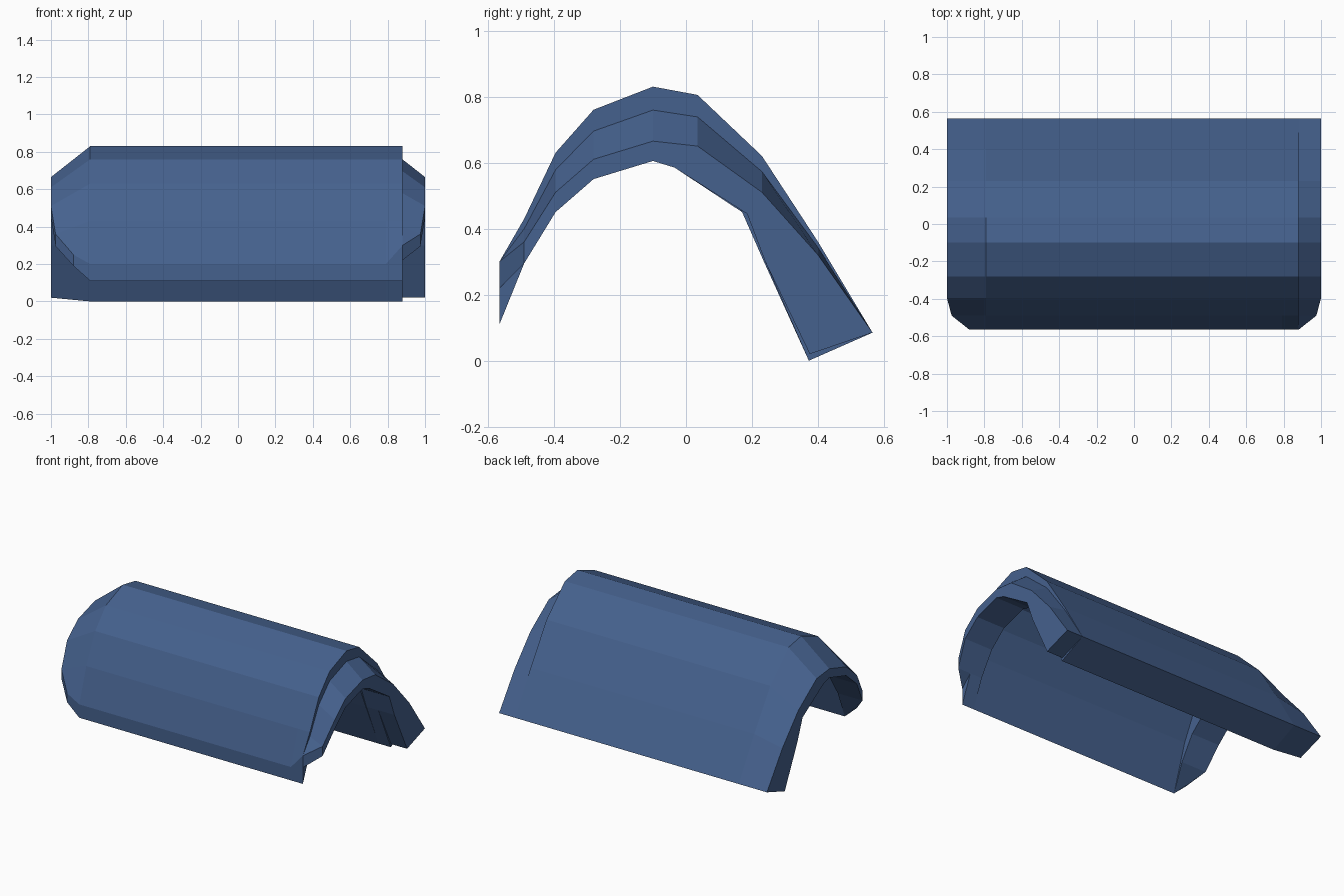
import bpy, bmesh

if "Cube" in bpy.data.objects:
    bpy.data.objects.remove(bpy.data.objects["Cube"])

# Arched cross-section (y, z): outer edge front to back, thin inner edge front to back
OUTER = [(-.565, .20), (-.49, .43), (-.395, .63), (-.28, .76), (-.10, .83),
         (.035, .805), (.23, .62), (.40, .36), (.565, .085)]
INNER = [(-.565, .11), (-.465, .42), (-.375, .605), (-.27, .725), (-.10, .79),
         (.02, .765), (.17, .45), (.236, .30), (.372, 0)]
# Thicker rims at both ends, tapering to a smaller arch
END_OUTER = [(-.565, .25), (-.49, .36), (-.395, .51), (-.28, .61), (-.10, .665),
             (.035, .65), (.23, .51), (.40, .32), (.565, .085)]
END_INNER = [(-.565, .19), (-.49, .295), (-.395, .45), (-.28, .55), (-.10, .605),
             (-.035, .585), (.185, .445), (.24, .30), (.375, .02)]
END_X = [.88, .975] + [1] * 7          # rounded front corners
RIM_INNER = [(-.565, .11)] + END_INNER[1:-1] + [(.372, 0)]


def ring(x, outer, inner):
    xs = x if isinstance(x, list) else [x] * 9
    pts = [(a, y, z) for a, (y, z) in zip(xs, outer)]
    return pts + [(a, y, z) for a, (y, z) in zip(xs, inner)][::-1]


# Overhang on the right: front corner flares, then the shell steps down
flare = [(-.565, .30)] + OUTER[1:]
step_outer = [(-.565, .30)] + [(a[0], a[1] + (b[1] - a[1]) * .43)
                               for a, b in zip(OUTER[1:], END_OUTER[1:])]
step_inner = [(-.565, .22)] + END_INNER[1:]

rings = [
    ring([-x for x in END_X], END_OUTER, END_INNER),
    ring(-.79, OUTER, RIM_INNER),
    ring(-.79, OUTER, INNER),
    ring(.79, OUTER, INNER),
    ring(.79, OUTER, RIM_INNER),
    ring(.88, flare, RIM_INNER),
    ring(.88, step_outer, step_inner),
    ring(END_X, [(-.565, .30)] + END_OUTER[1:], step_inner),
]

# Loft the rings and cap both ends with strips
bm = bmesh.new()
vs = [[bm.verts.new(p) for p in r] for r in rings]
n = len(vs[0])
for a, b in zip(vs, vs[1:]):
    for i in range(n):
        j = (i + 1) % n
        bm.faces.new((a[i], a[j], b[j], b[i]))
for r in (vs[0], vs[-1]):
    for i in range(n // 2 - 1):
        bm.faces.new((r[i], r[i + 1], r[n - 2 - i], r[n - 1 - i]))
bmesh.ops.remove_doubles(bm, verts=bm.verts, dist=.0005)
bmesh.ops.recalc_face_normals(bm, faces=bm.faces)

mesh = bpy.data.meshes.new("arched_shell")
bm.to_mesh(mesh)
bm.free()
shell = bpy.data.objects.new("arched_shell", mesh)
bpy.context.collection.objects.link(shell)

mat = bpy.data.materials.new("blue")
mat.diffuse_color = (.06, .12, .27, 1)
mat.use_nodes = True
mat.node_tree.nodes["Principled BSDF"].inputs["Base Color"].default_value = mat.diffuse_color
mesh.materials.append(mat)
